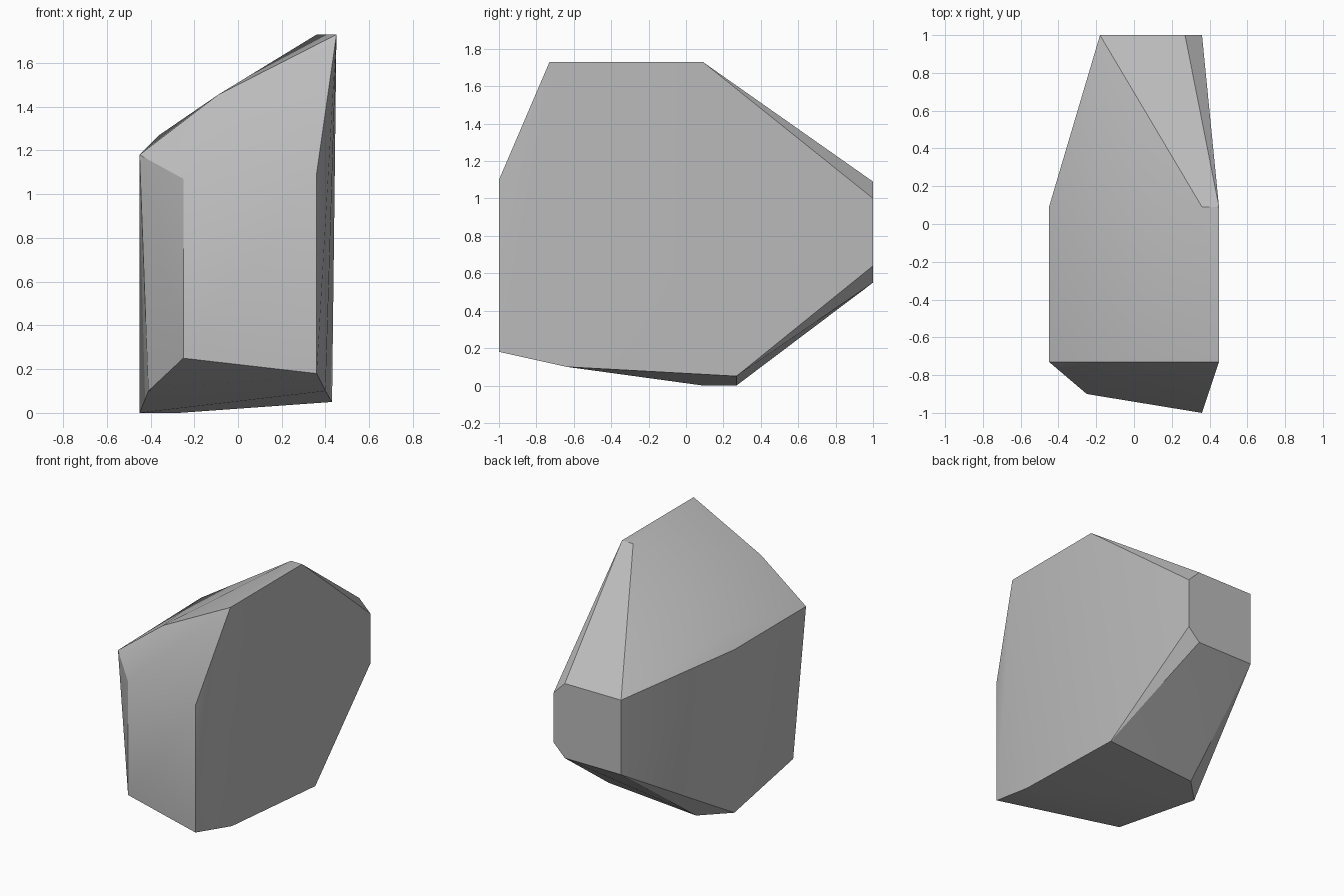
import bpy
import bmesh
import math

cube = bpy.data.objects.get("Cube")
if cube:
    bpy.data.objects.remove(cube, do_unlink=True)

# Plain stone colour
stone = bpy.data.materials.new("stone_grey")
stone.use_nodes = True
colour = (0.5, 0.5, 0.5, 1)
stone.diffuse_color = colour
stone.node_tree.nodes["Principled BSDF"].inputs["Base Color"].default_value = colour

# Corners of the chipped rock, listed by region
top_ridge = [(.45, -.73, 1.73), (.45, .09, 1.73), (.36, .09, 1.73), (-.09, -.73, 1.455)]
left_shoulder = [(-.45, -.73, 1.18), (-.45, .09, 1.18), (-.36, .09, 1.27)]
front_face = [(.36, -1, 1.1), (.36, -1, .18), (-.25, -.9, 1.07), (-.25, -.9, .25)]
back_face = [(.27, 1, 1.09), (.36, 1, 1.0), (.36, 1, .64),
             (.27, 1, .55), (-.18, 1, .55), (-.18, 1, 1.09)]
base = [(.43, .27, .05), (.4, -.64, .1), (-.41, -.64, .1),
        (-.45, .09, 0), (-.27, .27, 0)]

# Wrap the corners in a tight faceted shell
bm = bmesh.new()
for corner in top_ridge + left_shoulder + front_face + back_face + base:
    bm.verts.new(corner)
bmesh.ops.convex_hull(bm, input=bm.verts[:])
bmesh.ops.recalc_face_normals(bm, faces=bm.faces[:])

mesh = bpy.data.meshes.new("rock")
bm.to_mesh(mesh)
bm.free()
mesh.materials.append(stone)
rock = bpy.data.objects.new("rock", mesh)
bpy.context.collection.objects.link(rock)

# Soft shallow planes, crisp chipped edges
bpy.ops.object.select_all(action="DESELECT")
rock.select_set(True)
bpy.context.view_layer.objects.active = rock
bpy.ops.object.shade_smooth_by_angle(angle=math.radians(30))
